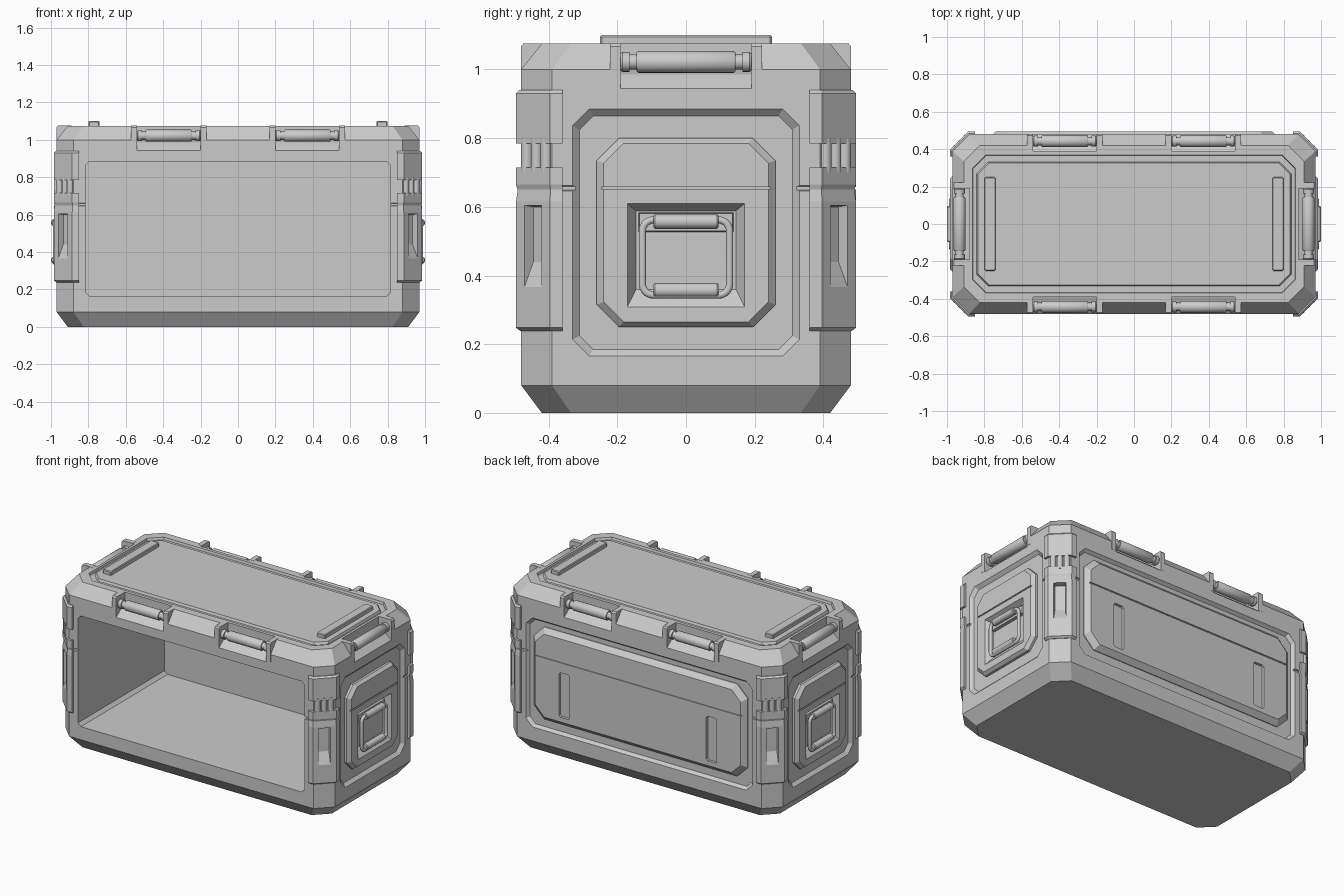
import bpy, bmesh
from math import sin, cos, pi, radians, sqrt

if "Cube" in bpy.data.objects:
    bpy.data.objects.remove(bpy.data.objects["Cube"])

def loft(name, rings, place=lambda a, b, c: (a, b, c), smooth=False):
    """Skin a stack of equal-length rings, cap both ends."""
    bm = bmesh.new()
    vs = [[bm.verts.new(place(*p)) for p in r] for r in rings]
    n = len(rings[0])
    for a, b in zip(vs, vs[1:]):
        for i in range(n):
            bm.faces.new((a[i], a[(i + 1) % n], b[(i + 1) % n], b[i]))
    bm.faces.new(vs[0])
    bm.faces.new(vs[-1])
    bmesh.ops.recalc_face_normals(bm, faces=bm.faces[:])
    me = bpy.data.meshes.new(name)
    bm.to_mesh(me)
    bm.free()
    ob = bpy.data.objects.new(name, me)
    bpy.context.collection.objects.link(ob)
    if smooth:
        bpy.ops.object.select_all(action='DESELECT')
        ob.select_set(True)
        bpy.context.view_layer.objects.active = ob
        bpy.ops.object.shade_smooth_by_angle(angle=radians(35))
    return ob

def octo(hu, hv, c, d, cv=0):
    """Chamfered rectangle at depth d."""
    q = [(hu, hv - c), (hu - c, hv), (c - hu, hv), (-hu, hv - c),
         (-hu, c - hv), (c - hu, -hv), (hu - c, -hv), (hu, c - hv)]
    return [(u, v + cv, d) for u, v in q]

def rect(hu, z0, z1, d):
    return [(-hu, z0, d), (hu, z0, d), (hu, z1, d), (-hu, z1, d)]

def prism(name, prof, u0, u1, place):
    return loft(name, [[(u, o, z) for o, z in prof] for u in (u0, u1)], place)

def box(name, x0, x1, y0, y1, z0, z1):
    return prism(name, [(y0, z0), (y1, z0), (y1, z1), (y0, z1)], x0, x1, lambda a, b, c: (a, b, c))

def rod(name, spec, o, z, place, n=20):
    """Lathed rod along u from (u, radius) pairs."""
    return loft(name, [[(u, o + r * cos(2 * pi * i / n), z + r * sin(2 * pi * i / n))
                        for i in range(n)] for u, r in spec], place, True)

def cut(ob, cutter):
    cutter.hide_render = True
    cutter.display_type = 'WIRE'
    cutter.hide_set(True)
    m = ob.modifiers.new("cut", 'BOOLEAN')
    m.operation, m.solver, m.object = 'DIFFERENCE', 'EXACT', cutter

# Body shell with bevelled foot, seam groove and bevelled lid
body = loft("body", [
    octo(.91, .42, .085, 0), octo(.97, .48, .09, .08),
    octo(.97, .48, .09, .646), octo(.962, .472, .09, .649),
    octo(.962, .472, .09, .659), octo(.97, .48, .09, .662),
    octo(.97, .48, .09, 1.0), octo(.91, .42, .085, 1.075)])

# Open front cavity
front = lambda u, v, d: (u, -d, v)
cut(body, loft("cavity_cutter", [octo(.815, .36, .02, .6, .525), octo(.815, .36, .02, -.41, .525)], front))

# Lid groove, centre panel and runner strips
cut(body, loft("lid_cutter", [octo(.87, .375, .07, 1.1), octo(.86, .365, .07, 1.06)]))
loft("lid_panel", [octo(.845, .335, .06, 1.05), octo(.835, .325, .06, 1.075)])
for s in (-1, 1):
    loft("lid_strip", [[(x + s * .77, y, z) for x, y, z in octo(h, .25 + h - .03, .005, z)]
                       for h, z in ((.03, 1.06), (.03, 1.095), (.026, 1.1))])

# Back: sloped recess and raised panel with two slots
back = lambda u, v, d: (u, d, v)
cut(body, loft("back_cutter", [octo(.83, .37, .05, .50, .525), octo(.80, .34, .04, .46, .525)], back))
panel = loft("back_panel", [octo(.77, .30, .075, .45, .535), octo(.77, .30, .075, .465, .535),
                            octo(.74, .27, .065, .495, .535)], back)
for s in (-1, 1):
    cut(panel, loft("back_slot_cutter", [[(u + s * .53, v, d) for u, v, d in octo(.038, .145, .01, d, .44)]
                                         for d in (.51, .478)], back))
cut(panel, box("back_seam_cutter", -.8, .8, .489, .52, .65, .658))

# Sides: recess, raised panel, handle pocket and handle
for s in (-1, 1):
    side = lambda u, v, d, s=s: (s * d, u, v)
    cut(body, loft("side_cutter", [octo(.345, .375, .055, .985, .525), octo(.31, .34, .04, .95, .525)], side))
    panel = loft("side_panel", [octo(.26, .275, .065, .94, .525), octo(.26, .275, .065, .965, .525),
                                octo(.24, .26, .058, .985, .525)], side)
    pocket = loft("pocket_cutter", [rect(.175, .30, .613, .992), rect(.145, .36, .588, .943)], side)
    cut(panel, pocket)
    cut(body, pocket)
    cut(panel, box("side_seam_cutter", *sorted((s * .979, s * 1.01)), -.3, .3, .65, .658))
    loft("handle_mount", [rect(.14, .525, .585, .93), rect(.135, .53, .58, .962)], side)
    # tube loop
    pts = []
    for k, (cy, cz) in enumerate([(.095, .53), (-.095, .53), (-.095, .375), (.095, .375)]):
        for j in range(6):
            a = (k + j / 5) * pi / 2
            pts.append((s * .979, cy + .032 * cos(a), cz + .032 * sin(a)))
    cu = bpy.data.curves.new("handle_loop", 'CURVE')
    cu.dimensions, cu.bevel_depth, cu.bevel_resolution = '3D', .011, 3
    sp = cu.splines.new('POLY')
    sp.points.add(len(pts) - 1)
    for p, c in zip(sp.points, pts):
        p.co = (*c, 1)
    sp.use_cyclic_u = True
    bpy.context.collection.objects.link(bpy.data.objects.new("handle_loop", cu))
    for z in (.557, .357):
        rod("handle_grip", [(-.095, .017), (-.09, .021), (.09, .021), (.095, .017)], .979, z,
            lambda u, o, z, s=s: (s * o, u, z))

# Lid clips: notch, two brackets and a turned bar
def clip(place, h):
    cut(body, prism("clip_cutter", [(.50, .928), (.43, .985), (.39, 1.0), (.39, 1.1), (.50, 1.1)], -h, h, place))
    for s in (-1, 1):
        prism("clip_bracket", [(.40, .95), (.481, .95), (.481, 1.067), (.473, 1.076), (.40, 1.076)],
              s * h, s * (h + .032), place)
    half = [(.0, .032), (h - .052, .032), (h - .046, .028), (h - .046, .022), (h - .026, .022),
            (h - .026, .029), (h - .005, .029), (h + .002, .024)]
    rod("clip_bar", [(-u, r) for u, r in half[:0:-1]] + half[1:], .443, 1.022, place)

for s in (-1, 1):
    for cx in (-.37, .37):
        clip(lambda u, o, z, s=s, cx=cx: (cx + u, s * o, z), .17)
    clip(lambda u, o, z, s=s: (s * (o + .49), u, z), .19)

# Corner latches
def corner_ring(o, z):
    k = o * .414
    return [(.85, .48 + o, z), (.88 + k, .48 + o, z), (.97 + o, .39 + k, z),
            (.97 + o, .36, z), (.94, .36, z), (.85, .44, z)]

q = 1 / sqrt(2)
for sx in (-1, 1):
    for sy in (-1, 1):
        mir = lambda x, y, z, sx=sx, sy=sy: (sx * x, sy * y, z)
        loft("latch_upper", [corner_ring(o, z) for o, z in
                             ((.015, .785), (.015, .93), (.005, .94))], mir)
        lower = loft("latch_lower", [corner_ring(o, z) for o, z in
                                     ((.002, .238), (.015, .248), (.015, .615), (.010, .65), (.015, .665), (.015, .715))], mir)
        diag = lambda w, z, d, m=mir: m(.925 + (w + d) * q, .435 + (d - w) * q, z)
        slot = loft("slot_cutter", [rect(.036, .355, .605, .02), rect(.031, .44, .6, -.018)], diag)
        cut(lower, slot)
        cut(body, slot)
        for w in (-.04, 0, .04):
            rod("latch_pin", [(.70, .017), (.80, .017)], 0, 0,
                lambda u, a, b, m=mir, w=w: m(.925 + w * q + a, .435 - w * q + b, u), 14)
